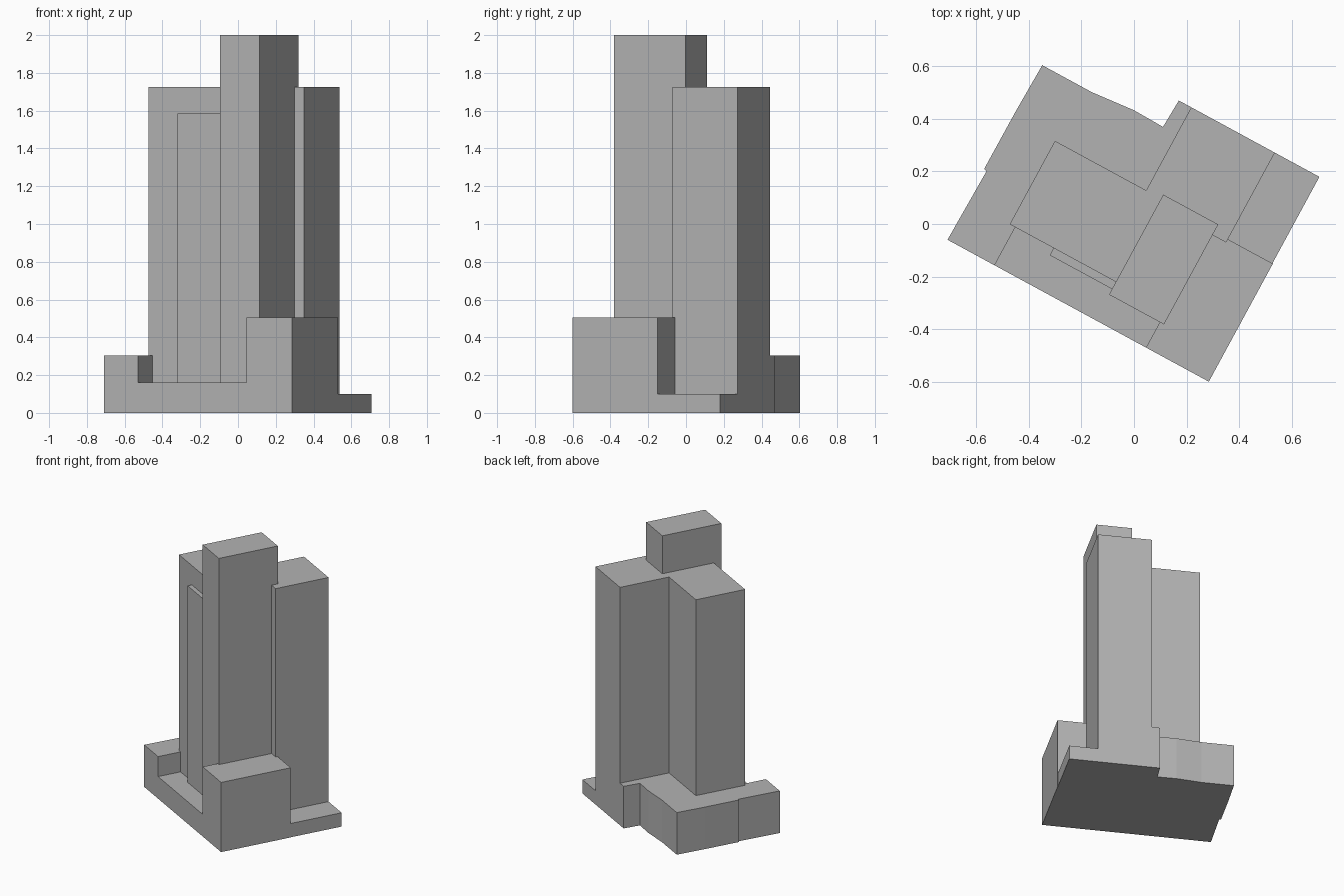
import bpy, bmesh
from math import radians
from mathutils import Matrix

cube = bpy.data.objects.get("Cube")
if cube:
    bpy.data.objects.remove(cube, do_unlink=True)

# One plain grey for the whole building
grey = bpy.data.materials.new("Plain grey")
grey.use_nodes = True
color = (0.45, 0.45, 0.45, 1)
grey.diffuse_color = color
grey.node_tree.nodes["Principled BSDF"].inputs["Base Color"].default_value = color

# Plans are drawn in the building's own axes, from its west corner
SITE = Matrix.Translation((-0.71, -0.06, 0)) @ Matrix.Rotation(radians(-28.5), 4, "Z")


def prism(name, plan, height):
    """Extrude a counter-clockwise plan from the ground up to the height."""
    bm = bmesh.new()
    base = bm.faces.new([bm.verts.new((u, v, 0)) for u, v in plan])
    top = bmesh.ops.extrude_face_region(bm, geom=[base], use_keep_orig=True)["geom"]
    for v in top:
        if isinstance(v, bmesh.types.BMVert):
            v.co.z = height
    bmesh.ops.recalc_face_normals(bm, faces=bm.faces[:])
    mesh = bpy.data.meshes.new(name)
    bm.to_mesh(mesh)
    bm.free()
    mesh.materials.append(grey)
    obj = bpy.data.objects.new(name, mesh)
    obj.matrix_world = SITE
    bpy.context.collection.objects.link(obj)


def block(name, u0, u1, v0, v1, height):
    prism(name, [(u0, v0), (u1, v0), (u1, v1), (u0, v1)], height)


# Low terraces around the tower
prism("west_terrace", [
    (0, 0), (.204, 0), (.204, .3), (.575, .3), (.575, .886), (.521, .886),
    (.516, .769), (.388, .772), (.216, .756), (0, .756), (-.005, .555),
    (-.006, .304), (.006, .3)], 0.305)
block("front_terrace", .204, .86, 0, .3, 0.16)
block("front_podium", .86, 1.132, 0, .511, 0.505)
block("east_ledge", .937, 1.13, .511, .886, 0.10)

# Stepped main tower, tall core and the thin slab on its front
prism("main_tower", [
    (.18, .165), (.7, .165), (.7, .497), (.937, .497),
    (.937, .886), (.575, .886), (.575, .526), (.18, .526)], 1.725)
block("tall_core", .64, .878, .11, .543, 2.0)
block("front_slab", .37, .66, .134, .18, 1.585)
